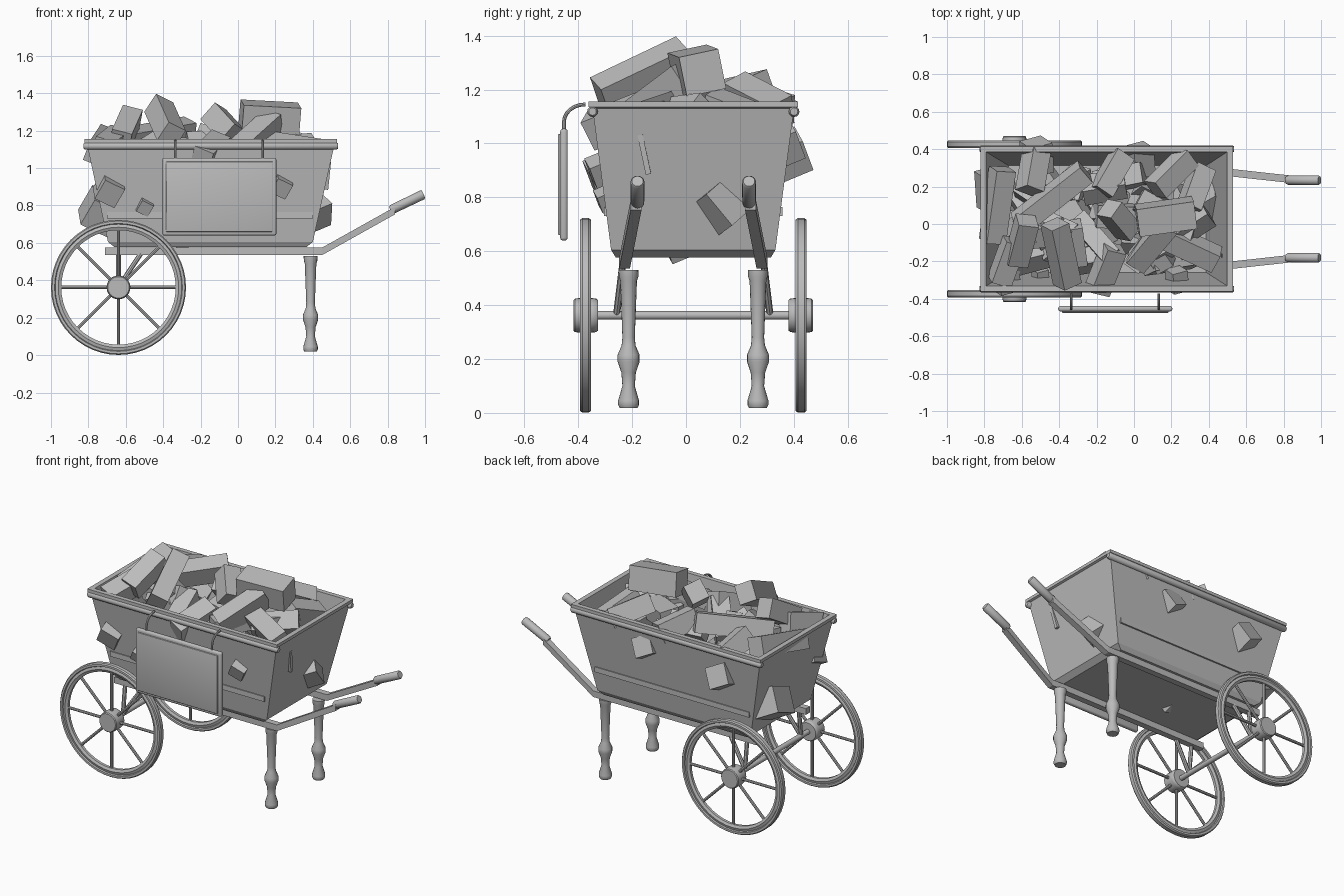
import bpy, bmesh, math, random
from mathutils import Vector, Euler, Matrix

if "Cube" in bpy.data.objects:
    bpy.data.objects.remove(bpy.data.objects["Cube"])

random.seed(7)
YC = 0.027  # centre line of the cart
GREY = bpy.data.materials.new("plain_grey")
GREY.diffuse_color = (0.5, 0.5, 0.5, 1)
GREY.use_nodes = True
GREY.node_tree.nodes["Principled BSDF"].inputs["Base Color"].default_value = GREY.diffuse_color


def finish(name, bm, smooth=True):
    bmesh.ops.recalc_face_normals(bm, faces=bm.faces)
    me = bpy.data.meshes.new(name)
    bm.to_mesh(me)
    bm.free()
    me.materials.append(GREY)
    ob = bpy.data.objects.new(name, me)
    bpy.context.collection.objects.link(ob)
    if smooth:
        bpy.ops.object.select_all(action='DESELECT')
        ob.select_set(True)
        bpy.context.view_layer.objects.active = ob
        bpy.ops.object.shade_smooth_by_angle(angle=math.radians(35))
    return ob


def loft(name, loops, smooth=True, ring=False):
    """Skin a row of equal point loops; cap the ends unless it is a ring."""
    bm = bmesh.new()
    rows = [[bm.verts.new(p) for p in lp] for lp in loops]
    n = len(rows[0])
    pairs = list(zip(rows, rows[1:])) + ([(rows[-1], rows[0])] if ring else [])
    for a, b in pairs:
        for i in range(n):
            j = (i + 1) % n
            bm.faces.new((a[i], a[j], b[j], b[i]))
    if not ring:
        bm.faces.new(rows[0])
        bm.faces.new(rows[-1])
    return finish(name, bm, smooth)


def tube(name, path, radii, seg=16):
    """Round bar along a path, with one radius or one per point."""
    pts = [Vector(p) for p in path]
    if not isinstance(radii, (list, tuple)):
        radii = [radii] * len(pts)
    loops = []
    for i, p in enumerate(pts):
        t = (pts[min(i + 1, len(pts) - 1)] - pts[max(i - 1, 0)]).normalized()
        ref = Vector((0, 1, 0)) if abs(t.x) > 0.9 else Vector((1, 0, 0))
        v = t.cross(ref).normalized()
        u = v.cross(t)
        loops.append([p + radii[i] * (u * math.cos(a) + v * math.sin(a))
                      for a in (2 * math.pi * k / seg for k in range(seg))])
    return loft(name, loops)


def placed(loc, size, rot=(0, 0, 0)):
    return (Matrix.Translation(loc) @ Euler([math.radians(a) for a in rot]).to_matrix().to_4x4()
            @ Matrix.Diagonal((*size, 1)))


def box(name, loc, size, bevel=0):
    bm = bmesh.new()
    bmesh.ops.create_cube(bm, size=1, matrix=placed(loc, size))
    if bevel:
        bmesh.ops.bevel(bm, geom=bm.edges[:], offset=bevel, segments=3, affect='EDGES', profile=0.5)
    return finish(name, bm, bevel > 0)


def rect(x0, x1, hy, z):
    return [(x0, YC - hy, z), (x1, YC - hy, z), (x1, YC + hy, z), (x0, YC + hy, z)]


# Tapered tub with rim lip and hollow inside
loft("tub", [rect(-0.66, 0.365, 0.288, 0.577), rect(-0.695, 0.40, 0.305, 0.605),
             rect(-0.808, 0.517, 0.374, 1.13), rect(-0.822, 0.53, 0.388, 1.135),
             rect(-0.822, 0.53, 0.388, 1.155), rect(-0.79, 0.498, 0.358, 1.155),
             rect(-0.67, 0.385, 0.285, 0.62)], smooth=False)

WX, WZ = -0.639, 0.362
for s, side in ((-1, "front"), (1, "back")):
    def P(x, off, z):
        return (x, YC + s * off, z)

    # Tub trim
    tube(side + "_rim_bar", [P(x, 0.374, 1.118) for x in (-0.825, -0.815, 0.525, 0.535)],
         [0.014, 0.02, 0.02, 0.014], 12)
    box(side + "_side_strip", P(-0.15, 0.322, 0.748), (1.1, 0.02, 0.033))

    # Frame rail rising into the handle
    h = 0.02
    loft(side + "_rail", [[P(x, o + a, z + b) for a, b in ((-h, -h), (h, -h), (h, h), (-h, h))]
                          for x, o, z in ((-0.71, 0.255, 0.555), (0.45, 0.255, 0.555), (0.84, 0.212, 0.773))],
         smooth=False)
    tube(side + "_grip", [P(x, 0.207, 0.775 + 0.48 * (x - 0.815)) for x in (0.815, 0.825, 0.985, 0.992)],
         [0.019, 0.025, 0.026, 0.021])

    # Turned leg
    leg = [(0.53, 0.037), (0.505, 0.036), (0.49, 0.031), (0.28, 0.023), (0.25, 0.026),
           (0.215, 0.041), (0.19, 0.041), (0.15, 0.027), (0.10, 0.023),
           (0.045, 0.039), (0.03, 0.039), (0.018, 0.033)]
    tube(side + "_leg", [P(0.388, 0.24, z) for z, r in leg], [r for z, r in leg])

    # Wheel: stepped rim, spokes, hub
    half = [(0.306, 0.009), (0.322, 0.017), (0.338, 0.012), (0.342, 0.02), (0.355, 0.02), (0.361, 0.012)]
    prof = [(r, -y) for r, y in half] + [(r, y) for r, y in reversed(half)]
    loft(side + "_wheel_rim", [[(WX + r * math.cos(a), YC + s * 0.4 + y, WZ + r * math.sin(a))
                                for r, y in prof]
                               for a in (2 * math.pi * k / 48 for k in range(48))], ring=True)
    for k in range(8):
        c, d = math.cos(k * math.pi / 4), math.sin(k * math.pi / 4)
        tube(side + "_spoke", [P(WX + r * c, 0.4, WZ + r * d) for r in (0.04, 0.315)], 0.009, 8)
    tube(side + "_hub", [P(WX, o, WZ) for o in (0.354, 0.36, 0.375, 0.425, 0.439, 0.444)],
         [0.057, 0.062, 0.064, 0.064, 0.062, 0.057], 24)

    # Struts from axle to rail
    for x in (WX, -0.515):
        tube(side + "_strut", [P(WX, 0.285, WZ), P(x, 0.262, 0.55)], 0.013, 8)

tube("axle", [(WX, YC - 0.37, WZ), (WX, YC + 0.37, WZ)], 0.016)

# Hanging sign board with frame and curved hooks
box("sign_frame", (-0.1, -0.453, 0.847), (0.61, 0.028, 0.415), 0.011)
box("sign_panel", (-0.1, -0.467, 0.847), (0.57, 0.016, 0.375), 0.004)
for x in (-0.335, 0.132):
    arc = [(x, -0.373 - 0.08 * math.cos(a), 1.08 + 0.065 * math.sin(a))
           for a in (k * math.pi / 12 for k in range(7))]
    tube("sign_hook", [(x, -0.453, 1.03)] + arc, 0.007, 8)

# Rubble: bricks on top as x, y, z, length, pitch, yaw
top_bricks = [
    (-0.73, 0.10, 1.12, 0.40, -12, 82), (-0.44, 0.14, 1.17, 0.46, -8, 38),
    (-0.54, 0.28, 1.12, 0.22, 20, 80), (-0.60, -0.09, 1.21, 0.26, -30, 75),
    (-0.39, -0.16, 1.25, 0.36, -25, 102), (-0.15, -0.24, 1.09, 0.26, -20, 68),
    (0.10, -0.10, 1.17, 0.32, -30, 50), (0.29, -0.12, 1.10, 0.34, 8, -25),
    (-0.12, 0.27, 1.14, 0.24, 15, 60), (0.20, 0.27, 1.15, 0.26, 20, 45),
    (0.33, 0.19, 1.10, 0.24, 20, 70), (-0.68, -0.20, 1.13, 0.24, -15, 70),
    (-0.08, 0.02, 1.23, 0.20, -35, 130),
]
# Pieces poking through the walls as x, y, z, size
poking = [
    (-0.69, -0.28, 0.89, 0.12), (-0.50, -0.285, 0.80, 0.07), (0.23, -0.30, 0.91, 0.09),
    (-0.74, 0.18, 0.77, 0.16), (-0.52, 0.36, 0.95, 0.13),
    (0.03, 0.34, 0.99, 0.12), (-0.30, -0.02, 0.63, 0.09),
]
bm = bmesh.new()


def brick(loc, size, rot):
    bmesh.ops.create_cube(bm, size=1, matrix=placed(loc, size, rot))


brick((0.17, 0.04, 1.27), (0.31, 0.15, 0.15), (12, 3, 8))
brick((0.405, 0.125, 0.76), (0.15, 0.12, 0.15), (35, -20, 30))
brick((0.475, -0.155, 0.96), (0.03, 0.02, 0.15), (12, 6, 0))
for x, y, z, length, pitch, yaw in top_bricks:
    brick((x, y, z), (length, 0.11, 0.12), (random.uniform(15, 38), pitch, yaw))
for x, y, z, d in poking:
    brick((x, y, z), (d, d * 1.3, d), (25, 25, 15))


def inside(p):
    t = min(1, (p.z - 0.62) / 0.53)
    return (0.62 < p.z < 1.21 and -0.67 - 0.11 * t < p.x < 0.38 + 0.07 * t
            and abs(p.y - YC) < 0.28 + 0.07 * t)


# Loose filling kept within the tub
count = 0
for _ in range(6000):
    m = placed((random.uniform(-0.68, 0.38), YC + random.uniform(-0.28, 0.28), random.uniform(0.72, 1.13)),
               (random.uniform(0.2, 0.36), random.uniform(0.1, 0.13), random.uniform(0.1, 0.13)),
               (random.uniform(-45, 45), random.uniform(-35, 35), random.uniform(0, 180)))
    corners = [m @ Vector((x, y, z)) for x in (-.5, .5) for y in (-.5, .5) for z in (-.5, .5)]
    if all(inside(c) for c in corners):
        bmesh.ops.create_cube(bm, size=1, matrix=m)
        count += 1
        if count == 55:
            break
finish("rubble_load", bm, smooth=False)
